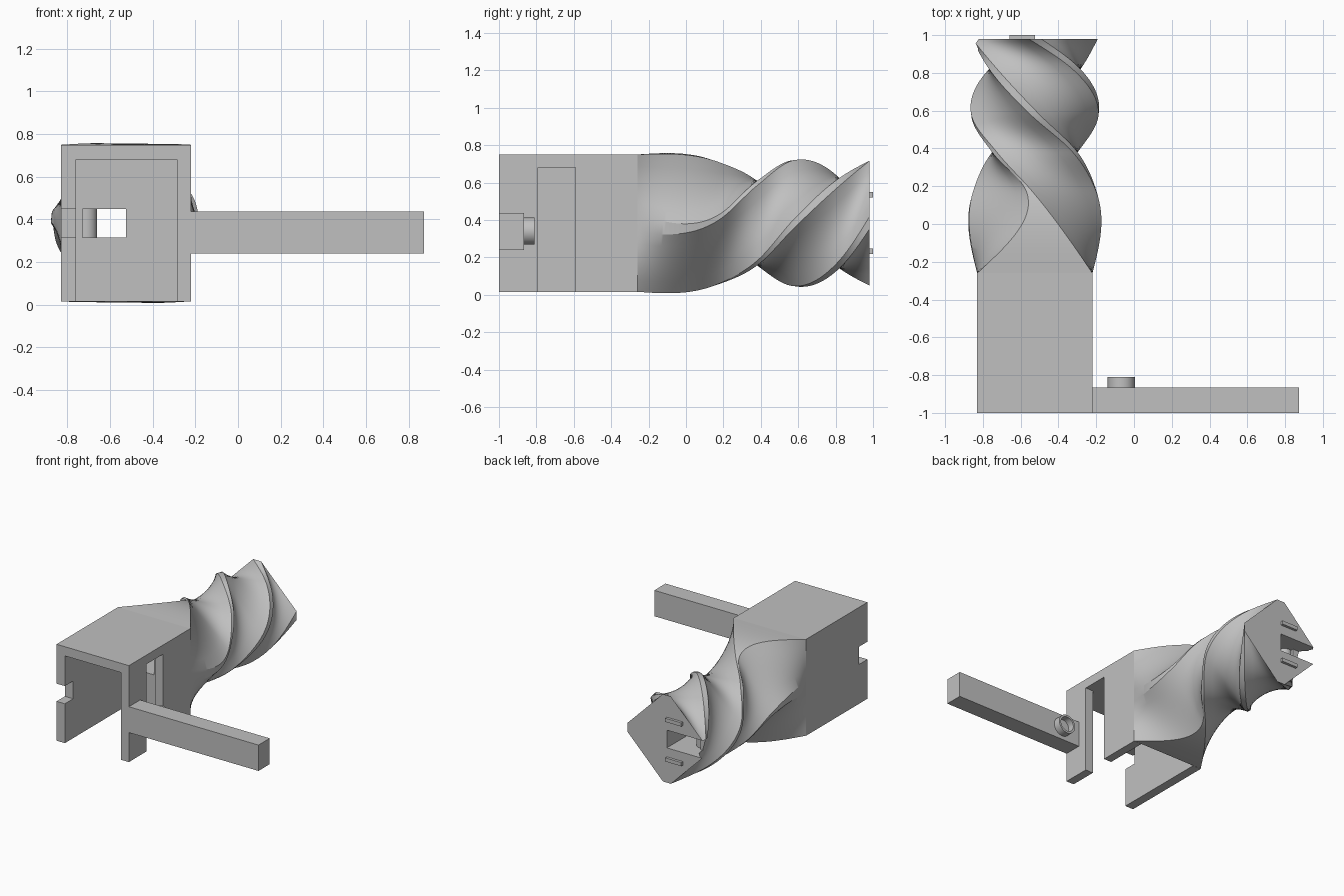
import bpy, bmesh, math
from mathutils import Vector

cube = bpy.data.objects.get("Cube")
if cube:
    bpy.data.objects.remove(cube, do_unlink=True)

grey = bpy.data.materials.new("plain_grey")
grey.use_nodes = True
grey.diffuse_color = (0.53, 0.53, 0.53, 1)
grey.node_tree.nodes["Principled BSDF"].inputs["Base Color"].default_value = (0.53, 0.53, 0.53, 1)


def finish(name, bm):
    bmesh.ops.recalc_face_normals(bm, faces=bm.faces[:])
    mesh = bpy.data.meshes.new(name)
    bm.to_mesh(mesh)
    bm.free()
    mesh.materials.append(grey)
    obj = bpy.data.objects.new(name, mesh)
    bpy.context.collection.objects.link(obj)
    return obj


def box(name, x, y, z):
    bm = bmesh.new()
    bmesh.ops.create_cube(bm, size=1)
    for v in bm.verts:
        v.co = [(a + b) / 2 + c * (b - a) for (a, b), c in zip((x, y, z), v.co)]
    return finish(name, bm)


def cylinder(name, radius, depth, centre, axis):
    bm = bmesh.new()
    bmesh.ops.create_cone(bm, cap_ends=True, segments=40, radius1=radius, radius2=radius, depth=depth)
    turn = Vector((0, 0, 1)).rotation_difference(Vector(axis))
    for v in bm.verts:
        v.co = turn @ v.co + Vector(centre)
    return finish(name, bm)


def cut(target, *cutters):
    for c in cutters:
        mod = target.modifiers.new("cut", "BOOLEAN")
        mod.operation = "DIFFERENCE"
        mod.solver = "EXACT"
        mod.object = c
    bpy.context.view_layer.update()
    graph = bpy.context.evaluated_depsgraph_get()
    mesh = bpy.data.meshes.new_from_object(target.evaluated_get(graph))
    target.modifiers.clear()
    target.data = mesh
    for c in cutters:
        bpy.data.objects.remove(c, do_unlink=True)


def smooth(obj):
    bpy.ops.object.select_all(action="DESELECT")
    obj.select_set(True)
    bpy.context.view_layer.objects.active = obj
    bpy.ops.object.shade_smooth_by_angle(angle=math.radians(25))


# Open-fronted, open-bottomed case with a side slot and a front notch
case = box("case", (-0.83, -0.22), (-1, -0.26), (0.015, 0.75))
cut(case,
    box("cavity", (-0.76, -0.285), (-1.1, -0.2), (-0.1, 0.68)),
    box("side_slot", (-0.35, -0.1), (-0.79, -0.59), (-0.1, 0.68)),
    box("front_notch", (-0.9, -0.7), (-1.1, -0.9), (0.315, 0.45)))

# Twisted body: a rectangle drawn through turning chamfered squares
CX, CZ = -0.525, 0.383


def square(turn, r, h):
    """Square of corner radius r, each corner cut to a strip of half-width h."""
    points = []
    for corner in range(4):
        a = math.radians(turn + 90 * corner)
        along, side = Vector((math.cos(a), math.sin(a))), Vector((-math.sin(a), math.cos(a)))
        points += [along * r - side * h, along * r + side * h]
    return points


W, T, M = 0.305, 0.367, 0.05
rectangle = [Vector(p) for p in ((W, -M), (W, M), (W, T), (-W, T), (-W, M), (-W, -M), (-W, -T), (W, -T))]
knots = [
    (-0.26, rectangle),
    (0.18, square(6, 0.325, 0.014)),
    (0.38, square(45, 0.302, 0.018)),
    (0.58, square(90, 0.337, 0.024)),
    (0.82, square(135, 0.312, 0.03)),
    (0.98, square(180, 0.333, 0.033)),
]


def slopes(values):
    """Smooth slope of one corner's path at every knot."""
    gaps = [b[0] - a[0] for a, b in zip(knots, knots[1:])]
    chords = [(b - a) / g for a, b, g in zip(values, values[1:], gaps)]
    inner = [(p * h + q * g) / (g + h) for p, q, g, h in zip(chords, chords[1:], gaps, gaps[1:])]
    return [chords[0] * 1.5 - inner[0] * 0.5] + inner + [chords[-1] * 1.5 - inner[-1] * 0.5]


tangents = list(zip(*[slopes([pts[i] for _, pts in knots]) for i in range(8)]))
rings = []
bm = bmesh.new()
SUB = 5


def add_ring(y, pts):
    ring = []
    for i in range(8):
        n = SUB if i % 2 else 1
        for j in range(n):
            p = pts[i].lerp(pts[(i + 1) % 8], j / n)
            ring.append(bm.verts.new((CX + p.x, y, CZ + p.y)))
    rings.append(ring)


for k in range(len(knots) - 1):
    (ya, pa), (yb, pb) = knots[k], knots[k + 1]
    gap = yb - ya
    steps = round(gap * 70)
    for s in range(steps):
        t = s / steps
        add_ring(ya + gap * t, [
            a * (2 * t**3 - 3 * t**2 + 1) + b * (3 * t**2 - 2 * t**3)
            + (ma * (t**3 - 2 * t**2 + t) + mb * (t**3 - t**2)) * gap
            for a, b, ma, mb in zip(pa, pb, tangents[k], tangents[k + 1])])
add_ring(*knots[-1])

for a, b in zip(rings, rings[1:]):
    for i in range(len(a)):
        j = (i + 1) % len(a)
        bm.faces.new((a[i], a[j], b[j], b[i]))
bm.faces.new(rings[0])
bm.faces.new(rings[-1])
body = finish("twisted_body", bm)
cut(body,
    box("channel", (-0.73, CX), (-0.4, 1.1), (0.315, 0.45)),
    box("end_notch", (-0.95, -0.7), (0.87, 1.1), (0.315, 0.45)))
smooth(body)

# Pin standing across the channel
smooth(cylinder("channel_pin", 0.05, 0.15, (-0.71, 0.8, CZ), (0, 0, 1)))

# Arm with a hollow peg on its back
box("arm", (-0.285, 0.873), (-1, -0.865), (0.24, 0.437))
peg = cylinder("arm_peg", 0.072, 0.06, (-0.067, -0.84, 0.34), (0, 1, 0))
cut(peg, cylinder("peg_bore", 0.056, 0.1, (-0.067, -0.81, 0.34), (0, 1, 0)))
smooth(peg)

# Flat tabs on the end face
for name, z in (("upper_tab", 0.535), ("lower_tab", 0.233)):
    box(name, (-0.66, -0.525), (0.97, 1), (z - 0.014, z + 0.014))
